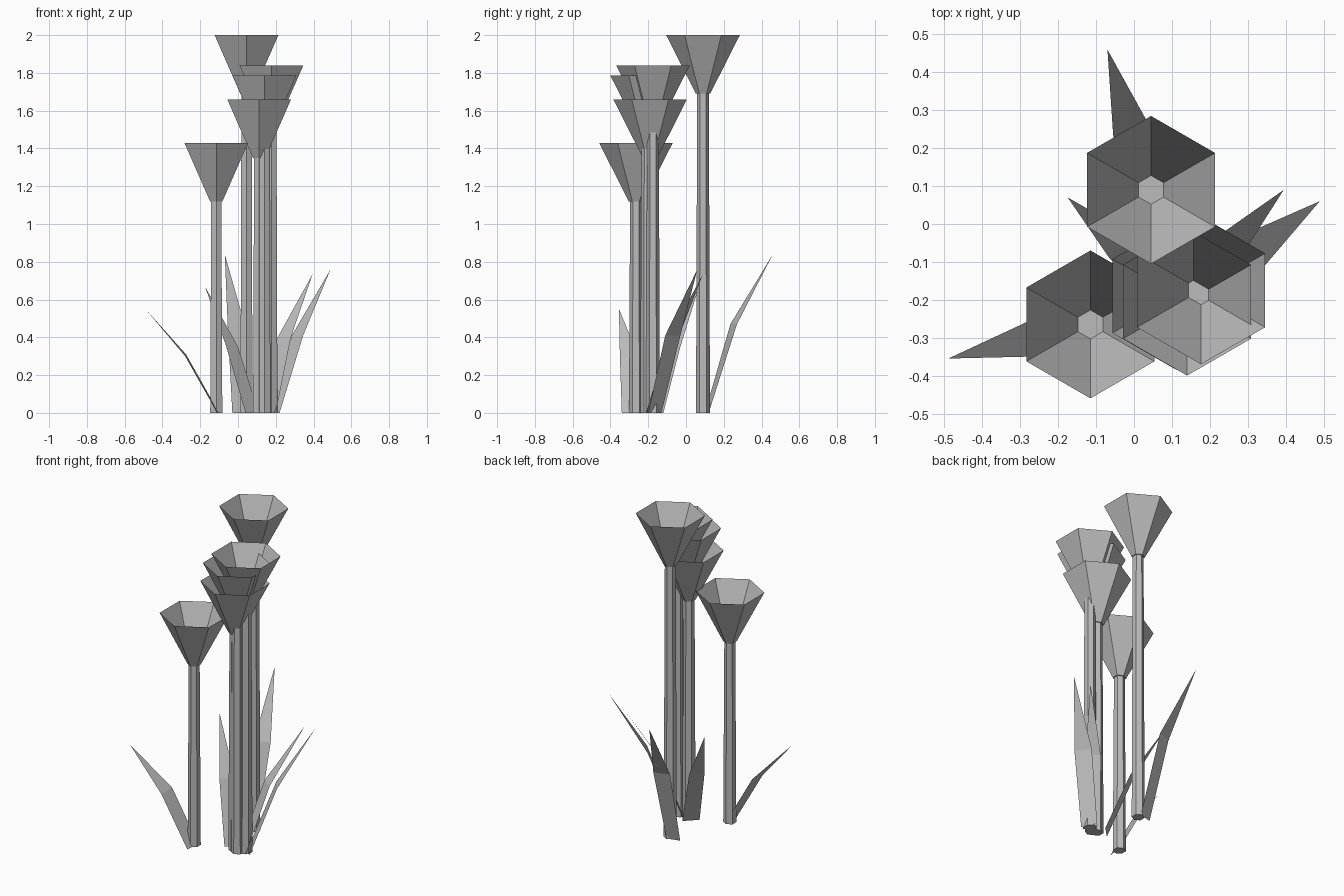
import bpy
import bmesh
import math
from mathutils import Vector

if "Cube" in bpy.data.objects:
    bpy.data.objects.remove(bpy.data.objects["Cube"])

GREY = (0.5, 0.5, 0.5, 1)
material = bpy.data.materials.new("plain grey")
material.use_nodes = True
material.diffuse_color = GREY
material.node_tree.nodes["Principled BSDF"].inputs["Base Color"].default_value = GREY

SIDES = 6
CUP_HEIGHT = 0.31
CUP_RIM, CUP_BASE = 0.195, 0.038
STEM_BOTTOM, STEM_TOP = 0.037, 0.031


def make_object(name, bm):
    mesh = bpy.data.meshes.new(name)
    bm.to_mesh(mesh)
    bm.free()
    mesh.materials.append(material)
    obj = bpy.data.objects.new(name, mesh)
    bpy.context.collection.objects.link(obj)
    return obj


def ring(bm, x, y, z, radius):
    """Hexagon of vertices with corners pointing front and back."""
    angles = [math.pi / 2 + 2 * math.pi * i / SIDES for i in range(SIDES)]
    return [bm.verts.new((x + radius * math.cos(a), y + radius * math.sin(a), z)) for a in angles]


def tube(name, x, y, z0, z1, r0, r1, open_top):
    bm = bmesh.new()
    low, high = ring(bm, x, y, z0, r0), ring(bm, x, y, z1, r1)
    for i in range(SIDES):
        j = (i + 1) % SIDES
        bm.faces.new((low[i], low[j], high[j], high[i]))
    bm.faces.new(low[::-1])
    if not open_top:
        bm.faces.new(high)
    return make_object(name, bm)


def flower(name, x, y, top):
    """Six-sided stem carrying an open funnel."""
    neck = top - CUP_HEIGHT
    tube(name + "_stem", x, y, 0, neck, STEM_BOTTOM, STEM_TOP, False)
    tube(name + "_cup", x, y, neck, top, CUP_BASE, CUP_RIM, True)


def leaf(name, base, middle, tip):
    """Blade bent once across its middle; base and middle are edge pairs."""
    bm = bmesh.new()
    a, b = [bm.verts.new(Vector(p)) for p in base]
    c, d = [bm.verts.new(Vector(p)) for p in middle]
    point = bm.verts.new(Vector(tip))
    bm.faces.new((a, b, d, c))
    bm.faces.new((c, d, point))
    return make_object(name, bm)


# Flowers
flower("tall_back_flower", 0.045, 0.09, 2.0)
flower("short_right_flower", -0.115, -0.265, 1.43)
flower("upper_cluster_flower", 0.177, -0.175, 1.84)
flower("middle_cluster_flower", 0.14, -0.205, 1.785)
flower("lower_cluster_flower", 0.112, -0.19, 1.66)

# Leaves
leaf("back_leaf", [(-0.03, 0.10, 0), (0.05, 0.12, 0)],
     [(-0.055, 0.235, 0.47), (0.035, 0.27, 0.47)], (-0.07, 0.46, 0.84))
leaf("right_leaf", [(-0.11, -0.34, 0), (-0.10, -0.245, 0)],
     [(-0.28, -0.35, 0.3), (-0.275, -0.255, 0.31)], (-0.49, -0.355, 0.55))
leaf("outer_left_leaf", [(0.22, -0.20, 0), (0.16, -0.13, 0)],
     [(0.345, -0.11, 0.41), (0.285, -0.03, 0.41)], (0.49, 0.06, 0.76))
leaf("inner_left_leaf", [(0.20, -0.21, 0), (0.12, -0.15, 0)],
     [(0.28, -0.09, 0.4), (0.21, -0.04, 0.4)], (0.395, 0.09, 0.735))
leaf("inner_right_leaf", [(0.04, -0.19, 0), (0.11, -0.12, 0)],
     [(-0.065, -0.09, 0.36), (0.0, -0.03, 0.35)], (-0.175, 0.07, 0.67))
